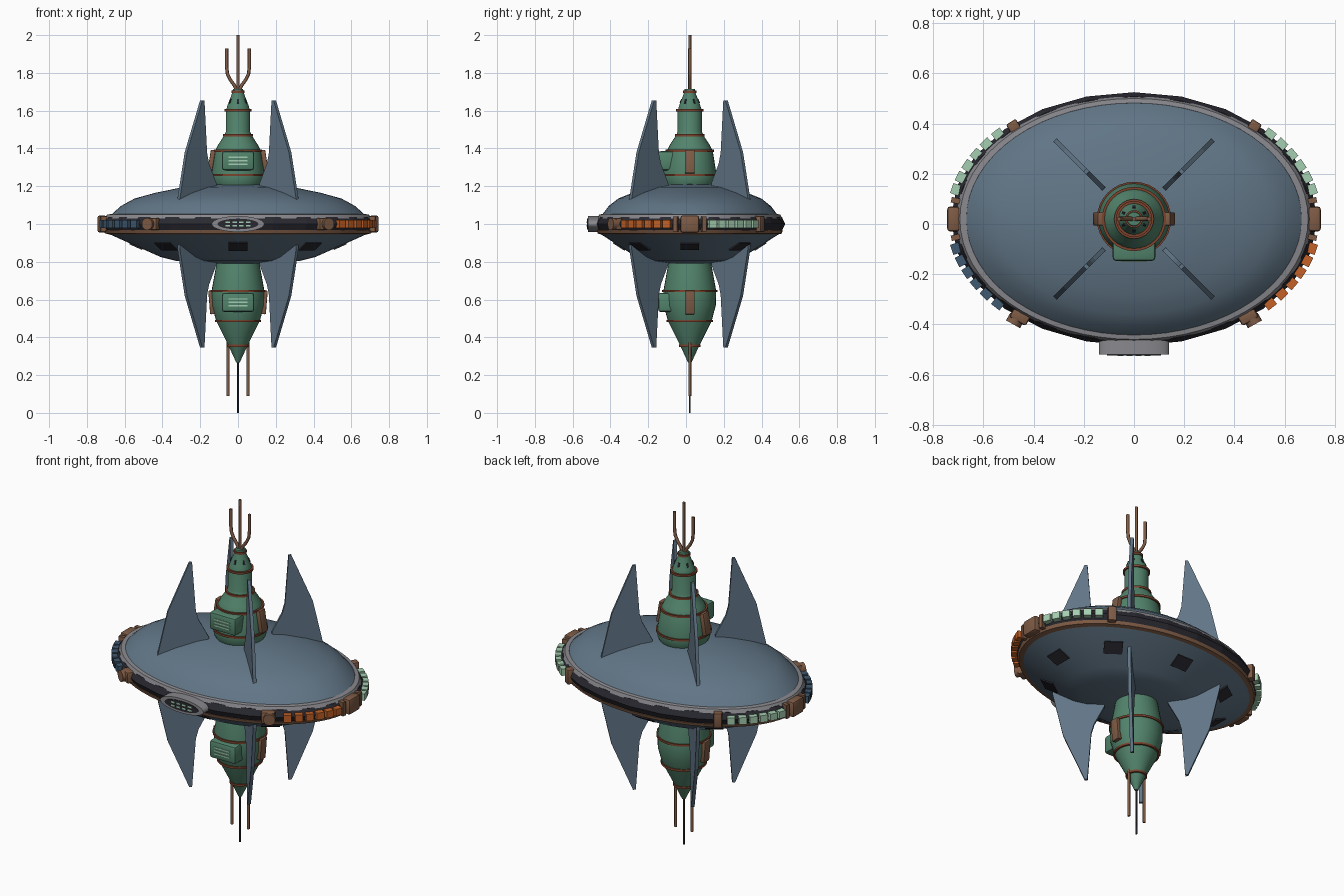
import bpy, bmesh, math
from mathutils import Matrix, Vector

cube = bpy.data.objects.get("Cube")
if cube:
    bpy.data.objects.remove(cube, do_unlink=True)

RX, RY, CY = 0.73, 0.505, 0.02     # rim ellipse and its centre in y
MID = 1.0                          # height of the rim


def material(name, r, g, b):
    m = bpy.data.materials.new(name)
    m.use_nodes = True
    m.diffuse_color = (r, g, b, 1)
    m.node_tree.nodes["Principled BSDF"].inputs["Base Color"].default_value = (r, g, b, 1)
    return m


SLATE = material("slate blue", 0.12, 0.18, 0.24)
GREEN = material("sea green", 0.085, 0.23, 0.15)
BROWN = material("bronze brown", 0.21, 0.105, 0.06)
RUST = material("rust red", 0.2, 0.055, 0.025)
ORANGE = material("orange light", 0.55, 0.12, 0.02)
PALE = material("pale green light", 0.38, 0.62, 0.44)
DARK = material("near black", 0.022, 0.022, 0.03)
GREY = material("grey metal", 0.25, 0.25, 0.27)
BLUE = material("dull blue light", 0.05, 0.1, 0.16)


def finish(name, bm, mat, smooth=True):
    bmesh.ops.recalc_face_normals(bm, faces=bm.faces)
    me = bpy.data.meshes.new(name)
    bm.to_mesh(me)
    bm.free()
    me.materials.append(mat)
    ob = bpy.data.objects.new(name, me)
    bpy.context.collection.objects.link(ob)
    if smooth:
        bpy.ops.object.select_all(action='DESELECT')
        ob.select_set(True)
        bpy.context.view_layer.objects.active = ob
        bpy.ops.object.shade_smooth_by_angle(angle=math.radians(30))
    return ob


def lathe(name, profile, mat, segs=32, sx=1, sy=1, closed=False, smooth=True):
    """Turn (radius, z) points around the central axis, stretched to an ellipse."""
    bm = bmesh.new()
    rings = []
    for r, z in profile:
        if r == 0:
            rings.append([bm.verts.new((0, CY, z))] * segs)
            continue
        ring = []
        for i in range(segs):
            a = math.tau * i / segs
            ring.append(bm.verts.new((r * sx * math.cos(a), CY + r * sy * math.sin(a), z)))
        rings.append(ring)
    pairs = list(zip(rings, rings[1:]))
    if closed:
        pairs.append((rings[-1], rings[0]))
    for low, high in pairs:
        for i in range(segs):
            j = (i + 1) % segs
            corners = dict.fromkeys((low[i], low[j], high[j], high[i]))
            if len(corners) > 2:
                bm.faces.new(list(corners))
    return finish(name, bm, mat, smooth)


def frame(pos, normal):
    """Matrix whose y axis follows the normal and whose x axis is level."""
    n = Vector(normal).normalized()
    t = Vector((0, 0, 1)).cross(n).normalized()
    rot = Matrix((t, n, t.cross(n))).transposed().to_4x4()
    return Matrix.Translation(pos) @ rot


def box(name, mtx, size, mat, bevel=0.0):
    bm = bmesh.new()
    bmesh.ops.create_cube(bm, size=1, matrix=Matrix.Diagonal((*size, 1)))
    if bevel:
        bmesh.ops.bevel(bm, geom=bm.edges[:], offset=bevel, segments=2, affect='EDGES', profile=0.5)
    bm.transform(mtx)
    return finish(name, bm, mat, bool(bevel))


def drum(name, mtx, rx, rz, depth, mat, segs=32, taper=1.0):
    """Cylinder or oval disc whose axis follows the frame normal."""
    bm = bmesh.new()
    bmesh.ops.create_cone(bm, cap_ends=True, segments=segs, radius1=taper, radius2=1, depth=depth)
    bm.transform(mtx @ Matrix.Diagonal((rx, 1, rz, 1)) @ Matrix.Rotation(-math.pi / 2, 4, 'X'))
    return finish(name, bm, mat)


def rod(name, points, radius, mat):
    cu = bpy.data.curves.new(name, 'CURVE')
    cu.dimensions = '3D'
    cu.bevel_depth = radius
    cu.bevel_resolution = 2
    cu.use_fill_caps = True
    sp = cu.splines.new('POLY')
    sp.points.add(len(points) - 1)
    for p, (x, z) in zip(sp.points, points):
        p.co = (x, CY, z, 1)
    cu.materials.append(mat)
    ob = bpy.data.objects.new(name, cu)
    bpy.context.collection.objects.link(ob)


def rim(deg, k=1.0, z=MID):
    """Frame on the rim ellipse at a given angle."""
    c, s = math.cos(math.radians(deg)), math.sin(math.radians(deg))
    return frame((k * RX * c, CY + k * RY * s, z), (c / RX, s / RY, 0))


# Elliptical saucer: upper shell, trim, dark edge, lower trim and lower shell
lathe("upper_shell", [(0, 1.215), (0.2, 1.21), (0.4, 1.195), (0.6, 1.165), (0.75, 1.135),
                      (0.85, 1.095), (0.925, 1.045)], SLATE, 64, RX, RY)
lathe("upper_trim", [(0.91, 1.04), (0.915, 1.053), (0.95, 1.05), (0.967, 1.03), (0.92, 1.03)],
      GREY, 64, RX, RY, True)
lathe("edge_band", [(0.9, 1.037), (0.967, 1.036), (1, MID), (0.967, 0.964), (0.9, 0.963)],
      DARK, 24, RX, RY, smooth=False)
lathe("lower_trim", [(0.92, 0.97), (0.975, 0.968), (0.965, 0.95), (0.92, 0.943)],
      BROWN, 64, RX, RY, True)
lathe("lower_shell", [(0.945, 0.95), (0.56, 0.825), (0.45, 0.805), (0.2, 0.79), (0, 0.79)],
      SLATE, 64, RX, RY)

# Hatches on the lower shell, lying along its slope
for i in range(8):
    a = math.tau * i / 8
    c, s = math.cos(a), math.sin(a)
    pos = (0.74 * RX * c, CY + 0.74 * RY * s, 0.882)
    box(f"lower_hatch_{i}", frame(pos, (0.325 * c / RX, 0.325 * s / RY, -1)), (0.1, 0.009, 0.075), DARK)

# Rim lights, one colour per quarter
for start, mat, label in ((0, PALE, "back_left"), (90, PALE, "back_right"),
                          (180, BLUE, "front_right"), (270, ORANGE, "front_left")):
    for i in range(6):
        off = 13.5 + 5.7 * i
        deg = start + (off if start in (0, 180) else 90 - off)
        box(f"{label}_light_{i}", rim(deg, 1.0), (0.042, 0.034, 0.04), mat)

# Side blocks, back clamps and front thrusters on the rim
for side, x in (("left", 1), ("right", -1)):
    box(f"{side}_rim_block", rim(90 - 90 * x, 0.985), (0.1, 0.05, 0.09), BROWN, 0.012)
    for n, deg in enumerate((8.5, -8.5)):
        box(f"{side}_block_clip_{n}", rim(90 + x * (deg - 90), 0.985), (0.022, 0.034, 0.08), BROWN)
    box(f"{side}_back_clamp", rim(90 - x * 42, 0.98), (0.045, 0.045, 0.085), BROWN, 0.006)
    box(f"{side}_thruster_mount", rim(270 + x * 39, 0.985), (0.075, 0.05, 0.066), BROWN, 0.01)
    drum(f"{side}_thruster_nozzle", rim(270 + x * 39, 1.03), 0.032, 0.032, 0.035, BROWN, 20)

# Oval bridge plate at the front
front = lambda x, y, z: frame((x, y, z), (0, -1, 0))
drum("bridge_frame", front(0, -0.49, MID), 0.14, 0.042, 0.06, GREY, 40)
drum("bridge_panel", front(0, -0.521, MID), 0.108, 0.028, 0.006, DARK, 40)
for i in range(8):
    box(f"bridge_light_{i}", front(-0.054 + 0.036 * (i % 4), -0.523, MID + (0.01 if i < 4 else -0.01)),
        (0.024, 0.006, 0.009), PALE)

# Green towers above and below
lathe("upper_tower", [(0.128, 1.2), (0.14, 1.225), (0.142, 1.26), (0.122, 1.385), (0.105, 1.42),
                      (0.072, 1.47), (0.064, 1.49), (0.064, 1.6), (0.055, 1.63), (0.03, 1.695),
                      (0.027, 1.715), (0, 1.715)], GREEN)
lathe("lower_tower", [(0.112, 0.8), (0.12, 0.755), (0.14, 0.645), (0.138, 0.57), (0.116, 0.487),
                      (0.05, 0.355), (0.01, 0.268), (0, 0.265)], GREEN)

# Rust bands around the towers
for i, (r, z) in enumerate(((0.143, 1.26), (0.123, 1.388), (0.074, 1.47), (0.067, 1.602), (0.03, 1.7),
                            (0.141, 0.645), (0.118, 0.487), (0.052, 0.355))):
    h = 0.006
    lathe(f"tower_band_{i}", [(r - 0.01, z - h), (r + 0.005, z - h), (r + 0.005, z + h), (r - 0.01, z + h)],
          RUST, closed=True)

# Ports around the upper cone
for i in range(6):
    a = math.tau * (i + 0.5) / 6
    c, s = math.cos(a), math.sin(a)
    box(f"cone_port_{i}", frame((0.046 * c, CY + 0.046 * s, 1.65), (c, s, 0.4)), (0.01, 0.009, 0.024), DARK)

# Equipment boxes with light slits, and side plates on both towers
for label, z, px, lean, pz in (("upper", 1.335, 0.141, 0.16, 1.33), ("lower", 0.585, 0.14, -0.08, 0.585)):
    box(f"{label}_equipment_box", front(0, -0.095, z), (0.17, 0.105, 0.102), GREEN, 0.014)
    for i in (-1, 0, 1):
        box(f"{label}_box_slit_{i + 1}", front(0, -0.148, z + 0.018 * i), (0.1, 0.006, 0.007), PALE)
    for side, x in (("left", 1), ("right", -1)):
        box(f"{label}_{side}_plate", frame((x * px, CY, pz), (x, 0, lean)), (0.052, 0.025, 0.125), BROWN, 0.004)

# Diagonal fins, mirrored below the rim
FIN = ((0.445, 1.09), (0.445, 1.13), (0.39, 1.38), (0.275, 1.655), (0.26, 1.655), (0.24, 1.375),
       (0.225, 1.32), (0.17, 1.215), (0.17, 1.17))
for label, flip in (("upper", 1), ("lower", -1)):
    for i in range(4):
        bm = bmesh.new()
        face = bm.faces.new([bm.verts.new((r, -0.009, MID + flip * (z - MID))) for r, z in FIN])
        ext = bmesh.ops.extrude_face_region(bm, geom=[face])
        bmesh.ops.translate(bm, vec=(0, 0.018, 0),
                            verts=[v for v in ext["geom"] if isinstance(v, bmesh.types.BMVert)])
        bm.transform(Matrix.Translation((0, CY, 0)) @ Matrix.Rotation(math.radians(45 + 90 * i), 4, 'Z'))
        finish(f"{label}_fin_{i}", bm, SLATE, False)

# Antennas
rod("top_antenna", [(0, 1.7), (0, 2.0)], 0.008, BROWN)
rod("bottom_antenna", [(0, 0.28), (0, 0)], 0.005, DARK)
for side, x in (("left", 1), ("right", -1)):
    rod(f"{side}_top_prong", [(x * a, z) for a, z in ((0.006, 1.705), (0.02, 1.735), (0.042, 1.765),
                              (0.056, 1.795), (0.06, 1.83), (0.06, 1.93))], 0.009, BROWN)
    rod(f"{side}_bottom_prong", [(x * 0.053, 0.45), (x * 0.053, 0.09)], 0.008, BROWN)
